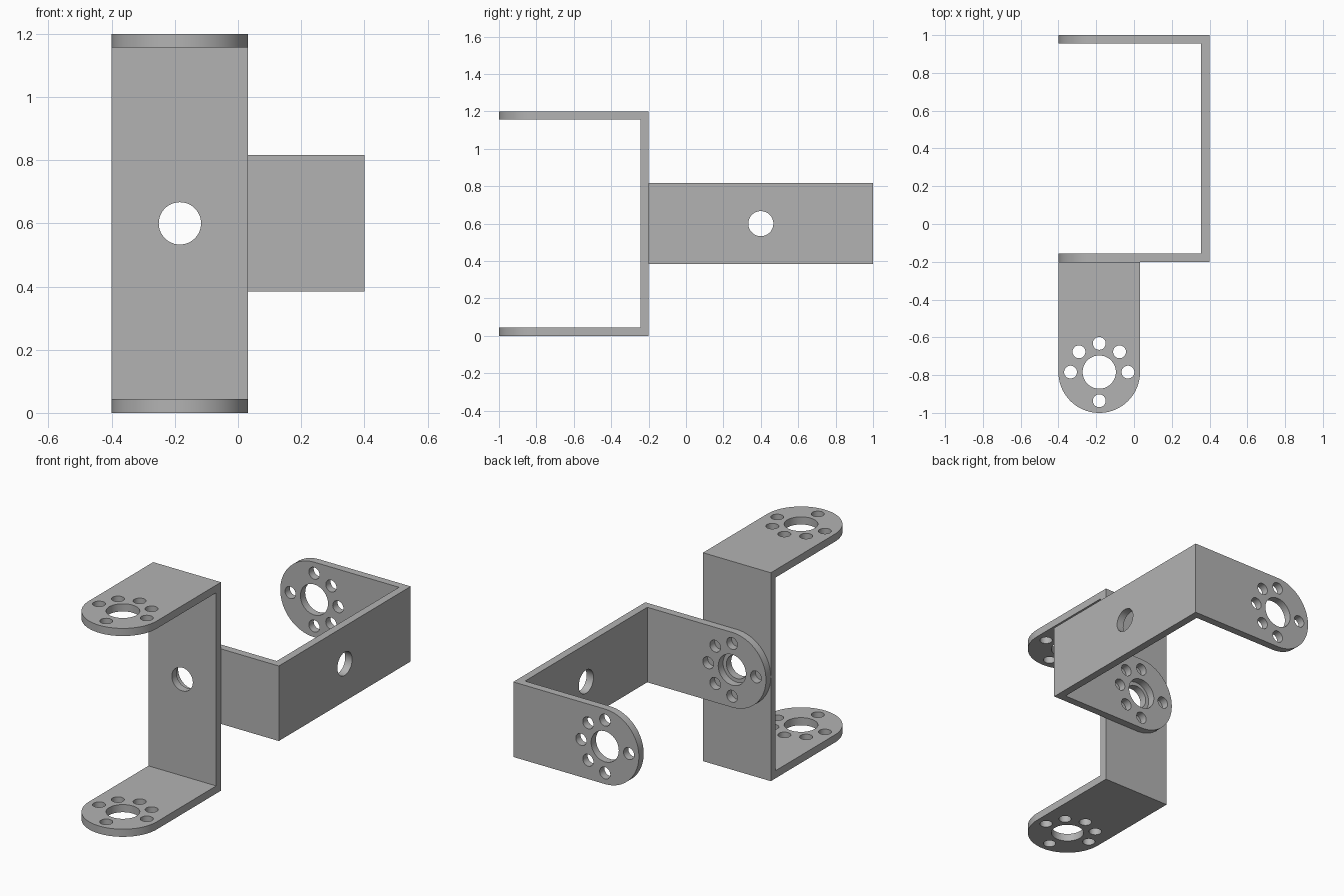
import bpy, bmesh, math
from mathutils import Matrix, Vector

cube = bpy.data.objects.get("Cube")
if cube:
    bpy.data.objects.remove(cube, do_unlink=True)

DEPTH, SPAN, WIDTH, THICK = 0.8, 1.2, 0.432, 0.044
R = WIDTH / 2
HUB = DEPTH - R          # distance from the web to the centre of the rounded ends

steel = bpy.data.materials.new("grey metal")
steel.use_nodes = True
GREY = (0.45, 0.45, 0.45, 1)
steel.diffuse_color = GREY
steel.node_tree.nodes["Principled BSDF"].inputs["Base Color"].default_value = GREY


def make_object(name, bm):
    bmesh.ops.recalc_face_normals(bm, faces=bm.faces[:])
    mesh = bpy.data.meshes.new(name)
    bm.to_mesh(mesh)
    bm.free()
    obj = bpy.data.objects.new(name, mesh)
    bpy.context.collection.objects.link(obj)
    return obj


def prism(points, offset):
    """Extrude a closed outline along offset."""
    bm = bmesh.new()
    face = bm.faces.new([bm.verts.new(p) for p in points])
    moved = bmesh.ops.extrude_face_region(bm, geom=[face])["geom"]
    bmesh.ops.translate(bm, vec=offset,
                        verts=[v for v in moved if isinstance(v, bmesh.types.BMVert)])
    return bm


def add_drill(bm, radius, length, matrix, sides):
    bmesh.ops.create_cone(bm, cap_ends=True, segments=sides, radius1=radius,
                          radius2=radius, depth=length, matrix=matrix)


# U-shaped strip: x is depth, y is width, z is span
h, i = SPAN / 2, SPAN / 2 - THICK
profile = [(0, -h), (DEPTH, -h), (DEPTH, -i), (THICK, -i),
           (THICK, i), (DEPTH, i), (DEPTH, h), (0, h)]
bracket = make_object("upright_bracket",
                      prism([(x, -R, z) for x, z in profile], Vector((0, WIDTH, 0))))

# Tongue silhouette that rounds the arm ends
arc = [math.radians(a) for a in range(-90, 91, 3)]
outline = [(-0.1, -R, -1)] + [(HUB + R * math.cos(a), R * math.sin(a), -1) for a in arc]
outline.append((-0.1, R, -1))
tongue = make_object("tongue_cutter", prism(outline, Vector((0, 0, 2))))

# Drills: hub bore, ring of screw holes and the web hole
bm = bmesh.new()
add_drill(bm, 0.088, 2, Matrix.Translation((HUB, 0, 0)), 64)
for angle in (0, 90, 135, 180, 225, 270):
    a = math.radians(angle)
    add_drill(bm, 0.034, 2,
              Matrix.Translation((HUB + 0.152 * math.cos(a), 0.152 * math.sin(a), 0)), 32)
add_drill(bm, 0.067, 0.2, Matrix.Rotation(math.pi / 2, 4, "Y"), 48)
drills = make_object("drill_cutter", bm)

for cutter, operation in ((tongue, "INTERSECT"), (drills, "DIFFERENCE")):
    cutter.hide_render = True
    mod = bracket.modifiers.new(cutter.name, "BOOLEAN")
    mod.operation, mod.object, mod.solver = operation, cutter, "EXACT"

# Bake the cuts, then drop the cutters
graph = bpy.context.evaluated_depsgraph_get()
mesh = bpy.data.meshes.new_from_object(bracket.evaluated_get(graph))
bracket.modifiers.clear()
bracket.data = mesh
for cutter in (tongue, drills):
    bpy.data.objects.remove(cutter, do_unlink=True)
mesh.materials.clear()
mesh.materials.append(steel)

bpy.ops.object.select_all(action="DESELECT")
bracket.select_set(True)
bpy.context.view_layer.objects.active = bracket
bpy.ops.object.shade_smooth_by_angle(angle=math.radians(30))

# Second bracket shares the mesh, turned on its side and bolted to the first
side = bpy.data.objects.new("sideways_bracket", bracket.data)
bpy.context.collection.objects.link(side)
bracket.matrix_world = (Matrix.Translation((R - 0.4, -0.2, h))
                        @ Matrix.Rotation(-math.pi / 2, 4, "Z"))
side.matrix_world = (Matrix.Translation((0.4, 0.4, h))
                     @ Matrix(((-1, 0, 0), (0, 0, 1), (0, 1, 0))).to_4x4())
